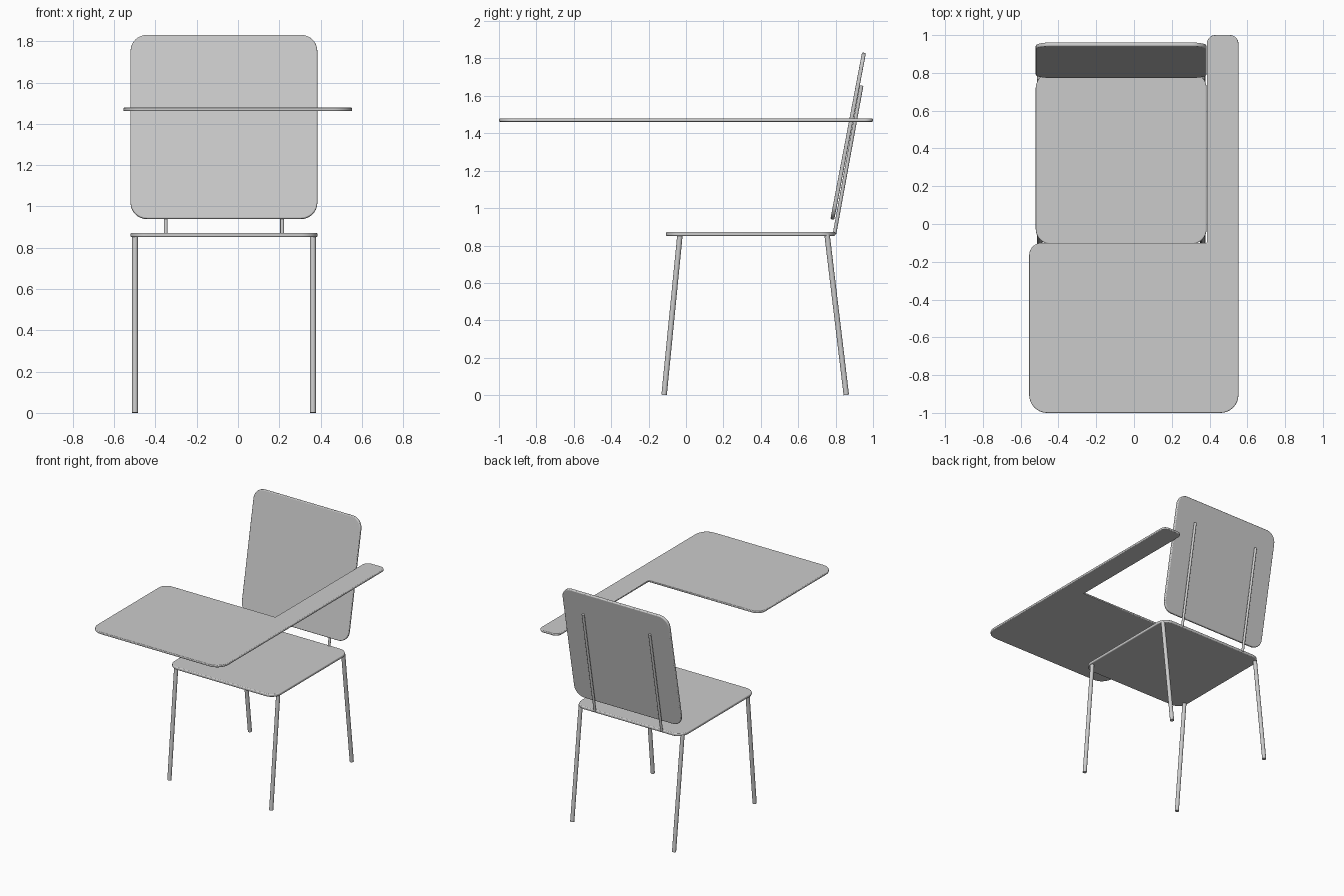
import bpy, bmesh, math
from mathutils import Vector

if "Cube" in bpy.data.objects:
    bpy.data.objects.remove(bpy.data.objects["Cube"])

CX = -0.068  # centre line of the chair itself


def finish(obj):
    bpy.ops.object.select_all(action='DESELECT')
    bpy.context.view_layer.objects.active = obj
    obj.select_set(True)
    bpy.ops.object.shade_smooth_by_angle(angle=math.radians(35))


def plate(name, corners, thick, loc, tilt=0.0, edge=0.006):
    """Flat board from (x, y, radius) corners listed counter-clockwise."""
    pts = []
    n = len(corners)
    for i, (x, y, r) in enumerate(corners):
        p = Vector((x, y))
        if r == 0:
            pts.append(p)
            continue
        a = (Vector(corners[i - 1][:2]) - p).normalized()
        b = (Vector(corners[(i + 1) % n][:2]) - p).normalized()
        c = p + (a + b) * r
        for k in range(9):
            t = k / 8 * math.pi / 2
            pts.append(c - b * r * math.cos(t) - a * r * math.sin(t))
    bm = bmesh.new()
    face = bm.faces.new([bm.verts.new((p.x, p.y, -thick / 2)) for p in pts])
    top = bmesh.ops.extrude_face_region(bm, geom=[face])["geom"]
    bmesh.ops.translate(bm, vec=(0, 0, thick),
                        verts=[v for v in top if isinstance(v, bmesh.types.BMVert)])
    bmesh.ops.recalc_face_normals(bm, faces=bm.faces)
    me = bpy.data.meshes.new(name)
    bm.to_mesh(me)
    bm.free()
    obj = bpy.data.objects.new(name, me)
    bpy.context.collection.objects.link(obj)
    obj.location = loc
    obj.rotation_euler.x = tilt
    finish(obj)
    # softened rim
    bev = obj.modifiers.new("rim", 'BEVEL')
    bev.width, bev.segments, bev.limit_method = edge, 3, 'ANGLE'
    bev.angle_limit = math.radians(50)
    return obj


def rod(name, a, b, r):
    a, b = Vector(a), Vector(b)
    d = b - a
    bpy.ops.mesh.primitive_cylinder_add(vertices=24, radius=r, depth=d.length,
                                        location=(a + b) / 2)
    obj = bpy.context.object
    obj.name = name
    obj.rotation_euler = d.to_track_quat('Z', 'Y').to_euler()
    finish(obj)


def rect(w, h, r):
    return [(-w / 2, -h / 2, r), (w / 2, -h / 2, r), (w / 2, h / 2, r), (-w / 2, h / 2, r)]


# Seat
plate("seat", rect(0.905, 0.905, 0.08), 0.021, (CX, 0.346, 0.862))

# Backrest, leaning backwards
plate("backrest", rect(0.905, 0.907, 0.08), 0.021, (CX, 0.867, 1.385),
      math.atan2(0.89, 0.169))

# L-shaped writing board with arm
plate("writing_board", [(-0.555, -1, 0.095), (0.553, -1, 0.095), (0.553, 1, 0.045),
                        (0.386, 1, 0.045), (0.386, -0.1, 0), (-0.555, -0.1, 0.065)],
      0.017, (0, 0, 1.470), edge=0.005)

# Legs and backrest supports, mirrored about the chair centre
for side, s in (("left", -1), ("right", 1)):
    x = CX + s * 0.431
    rod(f"front_leg_{side}", (x, -0.117, 0.001), (x, -0.032, 0.86), 0.0145)
    rod(f"back_leg_{side}", (x, 0.857, 0.001), (x, 0.754, 0.86), 0.0145)
    x = CX + s * 0.282
    rod(f"back_support_{side}", (x, 0.794, 0.862), (x, 0.939, 1.655), 0.0095)
